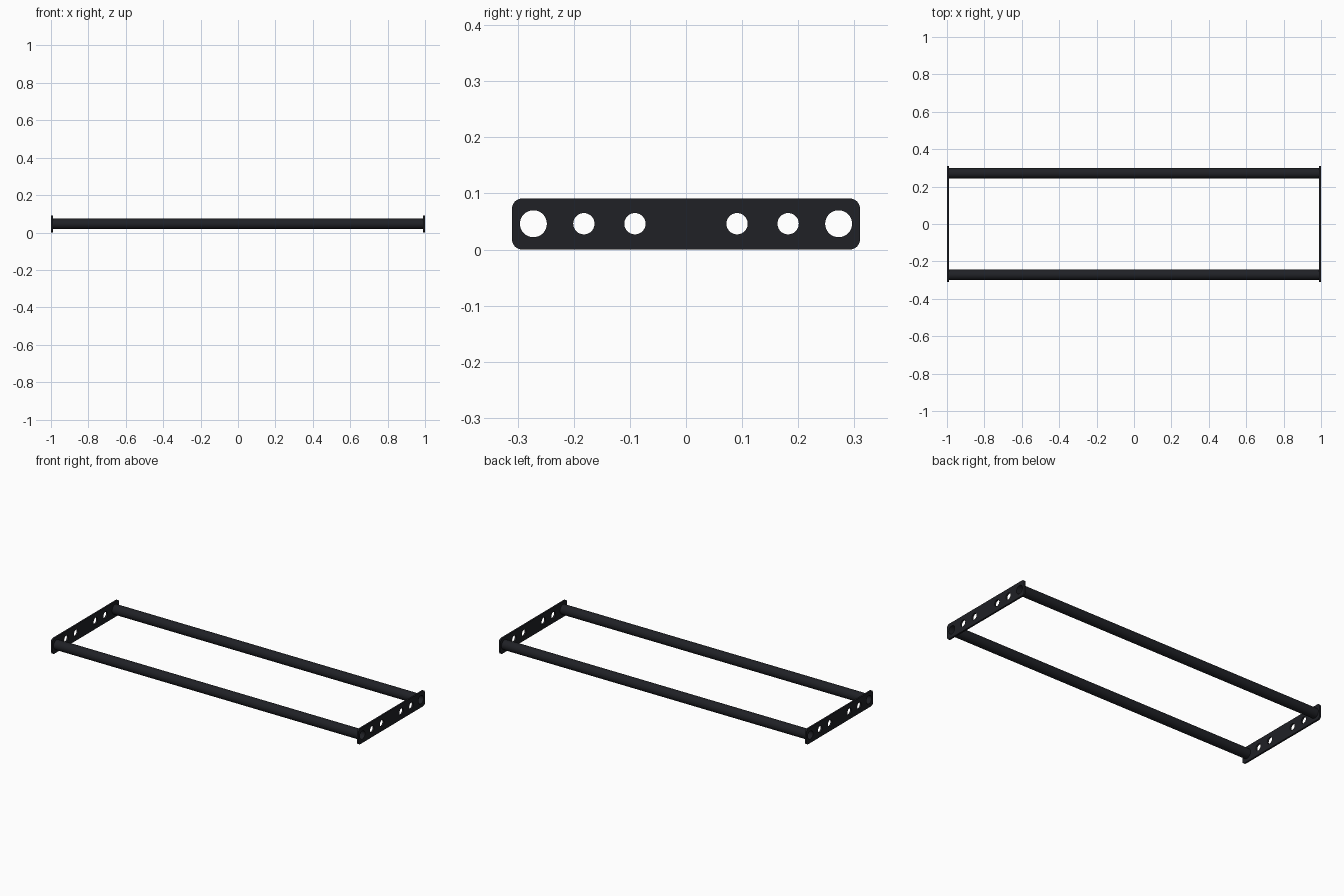
import bpy, bmesh
from math import cos, sin, pi
from mathutils import Matrix

if "Cube" in bpy.data.objects:
    bpy.data.objects.remove(bpy.data.objects["Cube"])

PLATE_T = 0.01      # end plate thickness
MID_Z = 0.046       # height of the hole line
BAR_Y = 0.272       # bar offset from centre
BAR_R, BORE_R = 0.0285, 0.024

steel = bpy.data.materials.new("black_steel")
steel.diffuse_color = (0.014, 0.015, 0.019, 1)
steel.use_nodes = True
steel.node_tree.nodes["Principled BSDF"].inputs["Base Color"].default_value = steel.diffuse_color


def circle(cy, cz, r, n=48):
    return [(cy + r * cos(2 * pi * i / n), cz + r * sin(2 * pi * i / n)) for i in range(n)]


def rounded_rect(hw, z0, z1, r, n=8):
    corners = [(hw - r, z1 - r), (-hw + r, z1 - r), (-hw + r, z0 + r), (hw - r, z0 + r)]
    return [(cy + r * cos((k + i / n) * pi / 2), cz + r * sin((k + i / n) * pi / 2))
            for k, (cy, cz) in enumerate(corners) for i in range(n + 1)]


def extrude_x(name, loops, x, length):
    """Fill y-z outlines (inner loops become holes) and extrude along x."""
    curve = bpy.data.curves.new(name, 'CURVE')
    curve.dimensions = '2D'
    curve.fill_mode = 'BOTH'
    curve.extrude = length / 2
    for loop in loops:
        s = curve.splines.new('POLY')
        s.points.add(len(loop) - 1)
        for p, (u, v) in zip(s.points, loop):
            p.co = (u, v, 0, 1)
        s.use_cyclic_u = True
    ob = bpy.data.objects.new(name, curve)
    bpy.context.collection.objects.link(ob)
    bpy.ops.object.select_all(action='DESELECT')
    ob.select_set(True)
    bpy.context.view_layer.objects.active = ob
    bpy.ops.object.convert(target='MESH')
    ob = bpy.context.object
    ob.name = name
    # weld caps to walls, then turn the outline into the y-z plane
    bm = bmesh.new()
    bm.from_mesh(ob.data)
    bmesh.ops.remove_doubles(bm, verts=bm.verts, dist=1e-5)
    bm.transform(Matrix(((0, 0, 1, x), (1, 0, 0, 0), (0, 1, 0, 0), (0, 0, 0, 1))))
    bmesh.ops.recalc_face_normals(bm, faces=bm.faces)
    bm.to_mesh(ob.data)
    bm.free()
    ob.data.materials.clear()
    ob.data.materials.append(steel)
    bpy.ops.object.shade_smooth_by_angle()
    return ob


# End plates: rounded strips with bolt holes and bar sockets
plate = [rounded_rect(0.31, 0, 0.091, 0.018)]
for side in (-1, 1):
    plate += [circle(side * y, MID_Z, 0.019) for y in (0.091, 0.182)]
    plate.append(circle(side * BAR_Y, MID_Z, BAR_R))
for name, sx in (("left", -1), ("right", 1)):
    extrude_x(name + "_end_plate", plate, sx * (1 - PLATE_T / 2), PLATE_T)

# Hollow bars running flush through both plates
for name, sy in (("front", -1), ("back", 1)):
    extrude_x(name + "_bar", [circle(sy * BAR_Y, MID_Z, BAR_R),
                              circle(sy * BAR_Y, MID_Z, BORE_R)], 0, 2.0)
